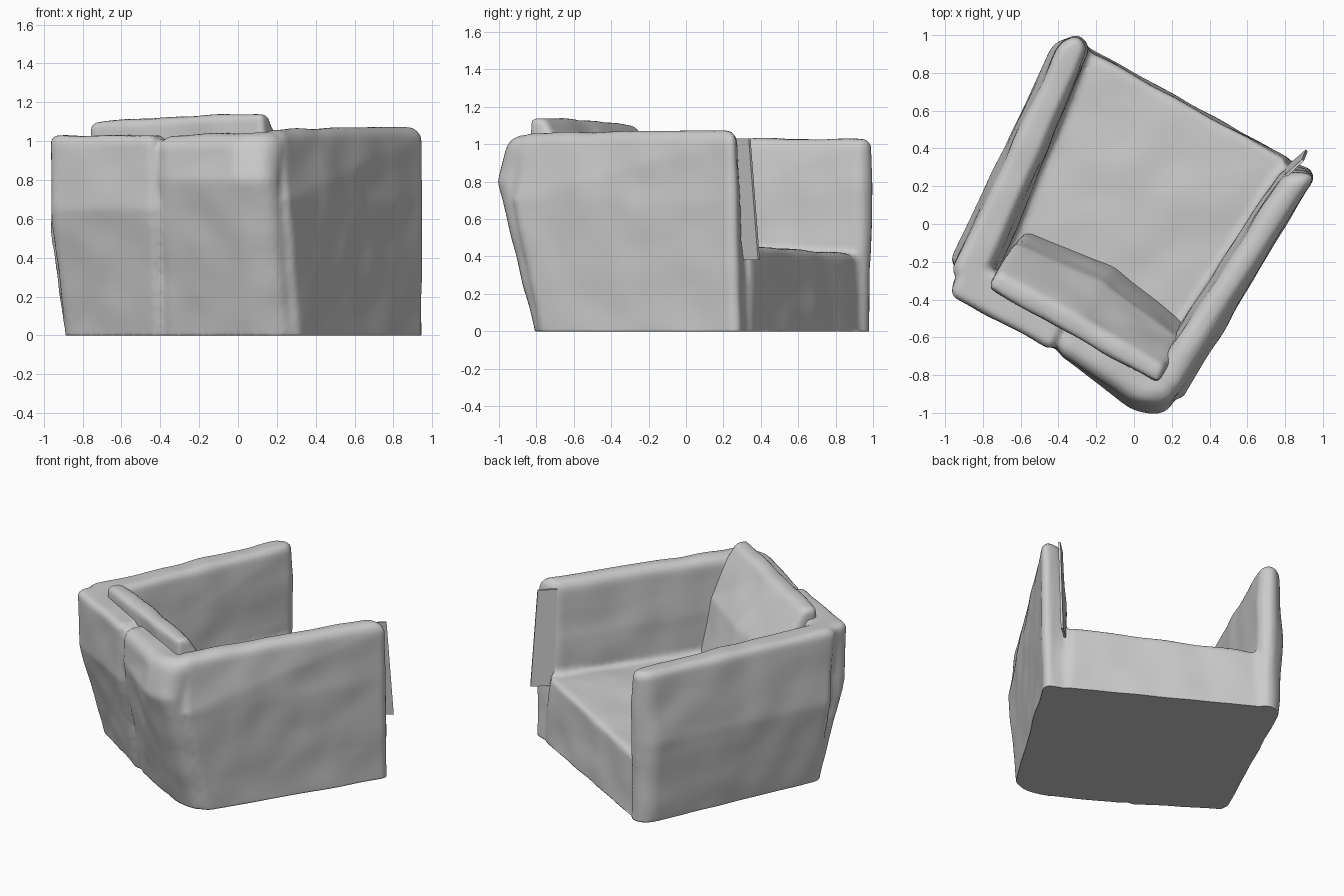
import bpy, bmesh
from mathutils import Vector, noise

if "Cube" in bpy.data.objects:
    bpy.data.objects.remove(bpy.data.objects["Cube"], do_unlink=True)

fabric = bpy.data.materials.new("grey_fabric")
fabric.use_nodes = True
GREY = (0.6, 0.6, 0.6, 1)
fabric.diffuse_color = GREY
fabric.node_tree.nodes["Principled BSDF"].inputs["Base Color"].default_value = GREY
FLOOR = -0.04  # solids start below the floor and are flattened onto it


def ring(height, *plan):
    """Plan points at one height; a third value overrides the height."""
    return [Vector((p[0], p[1], p[2] if len(p) > 2 else height)) for p in plan]


def loft(name, rings, radius=0.0):
    """Close a stack of rings into a solid and round its upper edges."""
    bm = bmesh.new()
    loops = [[bm.verts.new(p) for p in r] for r in rings]
    n = len(loops[0])
    for low, high in zip(loops, loops[1:]):
        for i in range(n):
            j = (i + 1) % n
            bm.faces.new((low[i], low[j], high[j], high[i]))
    bm.faces.new(loops[0][::-1])
    bm.faces.new(loops[-1])
    bmesh.ops.recalc_face_normals(bm, faces=bm.faces)
    if radius:
        edges = [e for e in bm.edges
                 if max(v.co.z for v in e.verts) > 0.01
                 and e.calc_face_angle(0) > 0.5]
        bmesh.ops.bevel(bm, geom=edges, offset=radius, segments=5,
                        profile=0.5, affect='EDGES', clamp_overlap=True)
    mesh = bpy.data.meshes.new(name)
    bm.to_mesh(mesh)
    bm.free()
    mesh.materials.append(fabric)
    obj = bpy.data.objects.new(name, mesh)
    bpy.context.collection.objects.link(obj)
    return obj


def upholster(obj, wobble=0.01):
    """Even out the mesh, then add soft lumps and flatten the underside."""
    remesh = obj.modifiers.new("Remesh", 'REMESH')
    remesh.mode = 'VOXEL'
    remesh.voxel_size = 0.018
    smooth = obj.modifiers.new("Smooth", 'SMOOTH')
    smooth.iterations = 4
    graph = bpy.context.evaluated_depsgraph_get()
    mesh = bpy.data.meshes.new_from_object(obj.evaluated_get(graph))
    obj.modifiers.clear()
    obj.data = mesh
    shifts = [v.normal * noise.noise(v.co * 4.5) * wobble for v in mesh.vertices]
    for v, shift in zip(mesh.vertices, shifts):
        v.co += shift
        v.co.z = max(v.co.z, 0)
    if not mesh.materials:
        mesh.materials.append(fabric)
    for face in mesh.polygons:
        face.use_smooth = True


# Seat block
seat = loft("seat", [
    ring(FLOOR, (-0.85, -0.1), (0.25, -0.7), (0.84, 0.34), (-0.25, 0.94)),
    ring(0.44, (-0.85, -0.1), (0.25, -0.7), (0.82, 0.34, 0.46), (-0.25, 0.92, 0.41)),
], 0.03)

# Arms
right_arm = loft("right_arm", [
    ring(FLOOR, (-0.9, -0.18), (-0.68, -0.24), (-0.23, 0.94), (-0.3, 0.99), (-0.39, 0.95)),
    ring(0.55, (-0.98, -0.21), (-0.73, -0.28), (-0.23, 0.94), (-0.3, 1.01), (-0.43, 0.95)),
    ring(1.03, (-0.97, -0.27), (-0.8, -0.32), (-0.24, 0.94), (-0.3, 1.01), (-0.39, 0.95)),
], 0.05)
left_arm = loft("left_arm", [
    ring(FLOOR, (0.15, -0.68), (0.3, -0.8), (0.97, 0.28), (0.8, 0.34)),
    ring(0.7, (0.12, -0.72), (0.24, -0.95), (0.97, 0.27), (0.79, 0.3)),
    ring(1.06, (0.1, -0.82), (0.21, -0.9), (0.96, 0.26, 1.075), (0.81, 0.27, 1.075)),
], 0.055)

# Two back panels, leaning outward toward the top
panel_right = loft("back_panel_right", [
    ring(FLOOR, (-0.9, -0.18), (-0.39, -0.52), (-0.28, -0.3), (-0.8, -0.05)),
    ring(0.65, (-0.98, -0.36), (-0.42, -0.67), (-0.3, -0.44), (-0.88, -0.15)),
    ring(1.03, (-0.98, -0.38), (-0.43, -0.67), (-0.33, -0.46), (-0.9, -0.17)),
], 0.04)
panel_left = loft("back_panel_left", [
    ring(FLOOR, (-0.4, -0.51), (0.12, -0.8), (0.3, -0.8), (0.3, -0.6), (-0.3, -0.3)),
    ring(0.8, (-0.43, -0.68), (0.03, -1.01), (0.2, -1.0), (0.3, -0.78), (-0.33, -0.4)),
    ring(1.05, (-0.43, -0.67, 1.03), (0.04, -0.95), (0.2, -0.93), (0.28, -0.76),
         (-0.33, -0.46, 1.03)),
], 0.075)

# One continuous upholstered frame
parts = [seat, right_arm, left_arm, panel_right, panel_left]
with bpy.context.temp_override(active_object=seat, object=seat,
                               selected_objects=parts,
                               selected_editable_objects=parts):
    bpy.ops.object.join()
seat.name = "seat_arms_and_back"
upholster(seat)

# Loose cushion leaning on the back, bulging in front and thin at the top
upholster(loft("cushion", [
    ring(0.4, (-0.75, -0.3), (0.12, -0.8), (0.32, -0.56), (-0.1, -0.22), (-0.57, -0.03)),
    ring(0.8, (-0.77, -0.33), (0.13, -0.84), (0.27, -0.62), (-0.16, -0.31), (-0.63, -0.1)),
    ring(1.1, (-0.78, -0.34), (0.13, -0.85, 1.15), (0.17, -0.76, 1.15),
         (-0.28, -0.5, 1.13), (-0.73, -0.25)),
], 0.035))

# Thin loose strip of cover on the front of the left arm
loft("cover_strip", [
    ring(0.38, (0.8, 0.3), (0.81, 0.29), (0.92, 0.385), (0.91, 0.395)),
    ring(1.03, (0.8, 0.26), (0.81, 0.25), (0.9, 0.335), (0.89, 0.345)),
])
